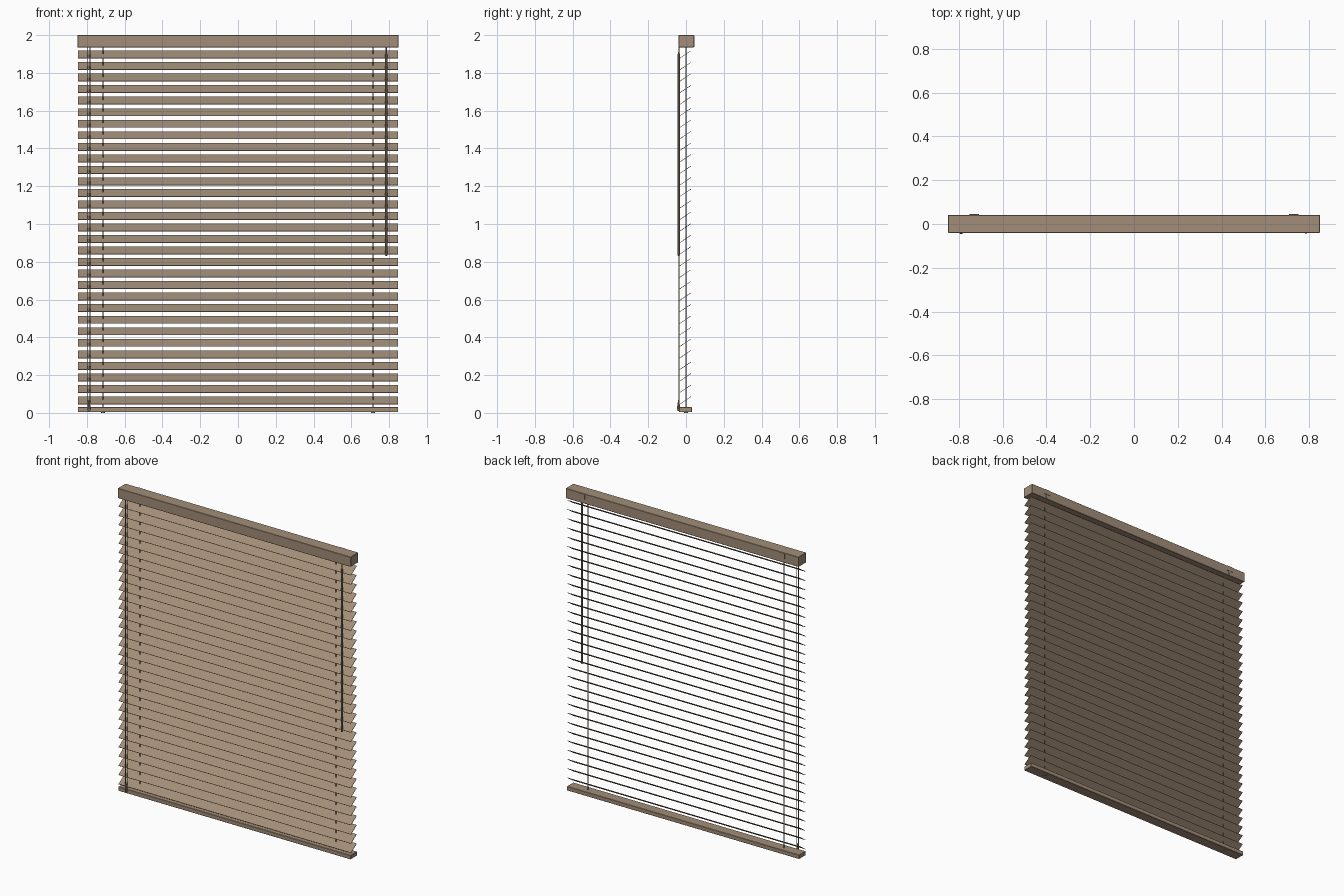
import bpy, bmesh, math
from mathutils import Vector

if "Cube" in bpy.data.objects:
    bpy.data.objects.remove(bpy.data.objects["Cube"])


def material(name, col):
    m = bpy.data.materials.new(name)
    m.diffuse_color = (*col, 1)
    m.use_nodes = True
    m.node_tree.nodes["Principled BSDF"].inputs["Base Color"].default_value = m.diffuse_color
    return m


WOOD = material("taupe wood", (0.36, 0.27, 0.19))
CORD = material("brown cord", (0.30, 0.23, 0.15))


def finish(name, bm, mat):
    me = bpy.data.meshes.new(name)
    bmesh.ops.recalc_face_normals(bm, faces=bm.faces)
    bm.to_mesh(me)
    bm.free()
    me.materials.append(mat)
    ob = bpy.data.objects.new(name, me)
    bpy.context.collection.objects.link(ob)
    return ob


def box(name, x, y, z, mat, bevel=0.0):
    """Box from (min, max) ranges."""
    bm = bmesh.new()
    bmesh.ops.create_cube(bm, size=1)
    for v in bm.verts:
        v.co = Vector([r[0] if c < 0 else r[1] for c, r in zip(v.co, (x, y, z))])
    if bevel:
        bmesh.ops.bevel(bm, geom=bm.edges[:], offset=bevel, segments=1, affect='EDGES')
    return finish(name, bm, mat)


def lathe(name, x, y, rings, mat, sides=8):
    """Round vertical part from (radius, z) rings."""
    bm = bmesh.new()
    loops = []
    for r, z in rings:
        loops.append([bm.verts.new((x + r * math.cos(2 * math.pi * i / sides),
                                    y + r * math.sin(2 * math.pi * i / sides), z))
                      for i in range(sides)])
    for a, b in zip(loops, loops[1:]):
        for i in range(sides):
            j = (i + 1) % sides
            bm.faces.new((a[i], a[j], b[j], b[i]))
    bm.faces.new(loops[0])
    bm.faces.new(loops[-1])
    return finish(name, bm, mat)


# head rail and bottom rail
box("head_rail", (-0.85, 0.85), (-0.04, 0.041), (1.935, 2.0), WOOD, 0.002)
box("bottom_rail", (-0.848, 0.848), (-0.037, 0.031), (0.004, 0.031), WOOD, 0.002)

# tilted slats, high edge at the back
for i in range(31):
    zc = 0.066 + i * 0.06103
    s = box(f"slat_{i + 1}", (-0.848, 0.848), (-0.0355, 0.0355), (-0.0013, 0.0013), WOOD)
    s.location = (0, -0.004, zc)
    s.rotation_euler.x = math.radians(34)

for side, label in ((-1, "left"), (1, "right")):
    # cords threaded through the slats, with plugs under the rail
    x = side * 0.715
    lathe(f"slat_cord_{label}", x, 0, [(0.002, 0.02), (0.002, 1.94)], CORD, 6)
    lathe(f"rail_plug_{label}", x, 0, [(0.01, 0.0), (0.01, 0.006)], WOOD, 12)
    # mounting clips behind the head rail
    xb = side * 0.73
    box(f"bracket_{label}", (xb - 0.022, xb + 0.022), (0.04, 0.045), (1.965, 1.998), WOOD)
    box(f"bracket_tab_{label}", (xb - 0.008, xb + 0.008), (0.04, 0.044), (1.937, 1.966), WOOD)

# pull cords with tassel
for k, x in enumerate((-0.795, -0.783)):
    lathe(f"pull_cord_{k + 1}", x, -0.037, [(0.002, 0.055), (0.002, 1.94)], CORD, 6)
lathe("cord_tassel", -0.789, -0.039,
      [(0.005, 0.01), (0.008, 0.02), (0.008, 0.035), (0.005, 0.055), (0.003, 0.068)], CORD, 10)

# tilt wand with grip
lathe("tilt_wand", 0.785, -0.038,
      [(0.004, 0.83), (0.006, 0.835), (0.006, 1.90), (0.003, 1.91), (0.003, 1.94)], CORD, 8)
